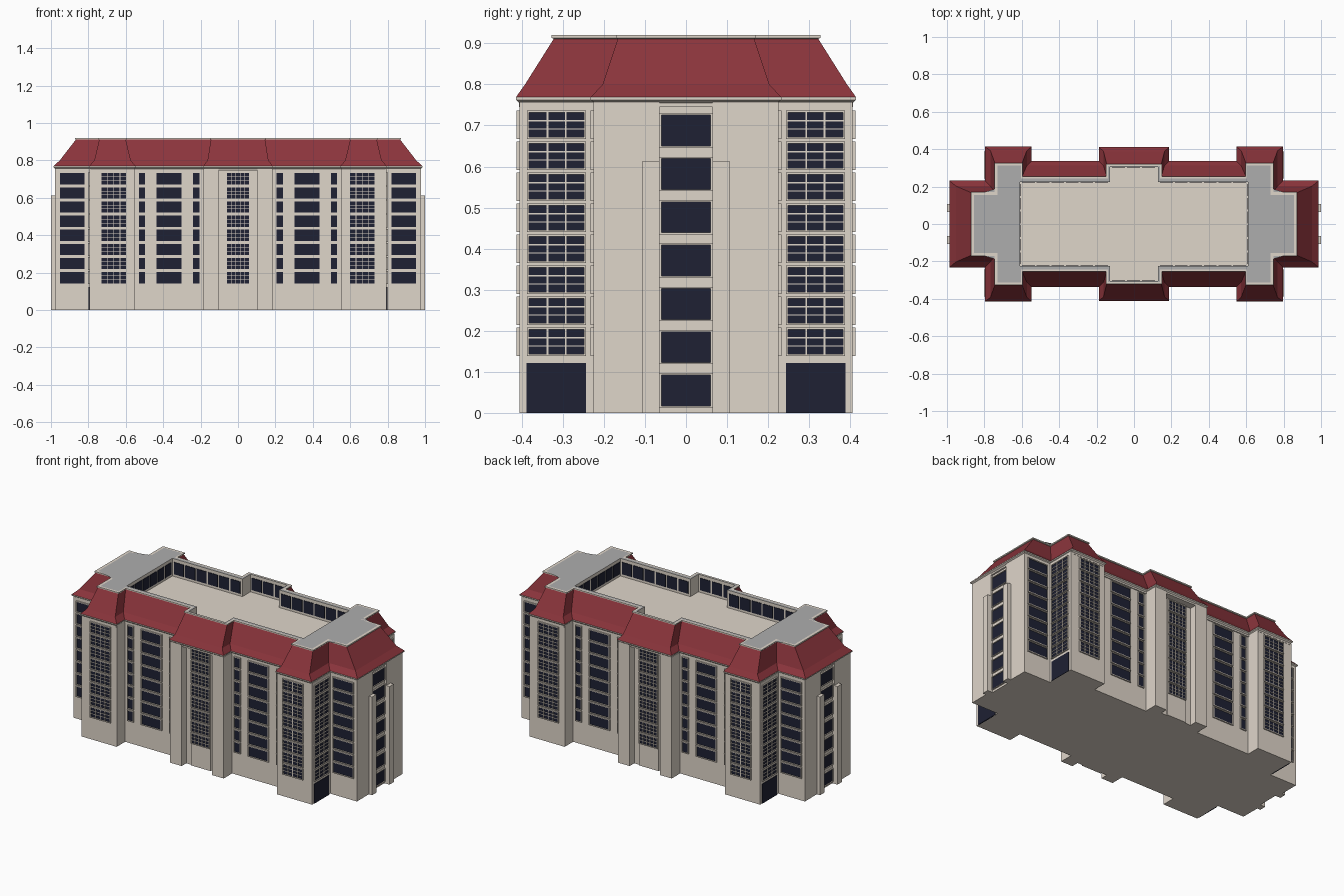
import bpy, bmesh

if "Cube" in bpy.data.objects:
    bpy.data.objects.remove(bpy.data.objects["Cube"])

def material(name, rgb):
    m = bpy.data.materials.new(name)
    m.diffuse_color = (*rgb, 1)
    m.use_nodes = True
    m.node_tree.nodes["Principled BSDF"].inputs["Base Color"].default_value = m.diffuse_color
    return m

STONE = material("stone", (.74, .67, .59))
RED = material("red_tile", (.26, .035, .045))
GLASS = material("dark_glass", (.013, .015, .033))
GREY = material("grey_deck", (.42, .42, .42))

def finish(bm, name, mats):
    me = bpy.data.meshes.new(name)
    bm.to_mesh(me)
    bm.free()
    for m in mats:
        me.materials.append(m)
    ob = bpy.data.objects.new(name, me)
    bpy.context.collection.objects.link(ob)
    return ob

def mirror4(q):
    """Closed outline from one quadrant, counter-clockwise."""
    r = q[::-1]
    return (q + [(-x, y) for x, y in r] + [(-x, -y) for x, y in q]
            + [(x, -y) for x, y in r])

def outline(ex, ey, px1, px2, py, my, cx, cy):
    """Quadrant: end block, corner pavilion, main side, centre pavilion."""
    return [(ex, ey), (px1, ey), (px1, py), (px2, py), (px2, my), (cx, my), (cx, cy)]

def loft(name, rings, mats, bands):
    """Stack of (quadrant, z) rings; bands gives a material index per side band."""
    bm = bmesh.new()
    loops = [[bm.verts.new((x, y, z)) for x, y in mirror4(q)] for q, z in rings]
    n = len(loops[0])
    for a, b, m in zip(loops, loops[1:], bands):
        for i in range(n):
            j = (i + 1) % n
            bm.faces.new((a[i], a[j], b[j], b[i])).material_index = m
    for lp, m in ((loops[0][::-1], bands[0]), (loops[-1], bands[-1])):
        bm.faces.new(lp).material_index = m
    bmesh.ops.remove_doubles(bm, verts=bm.verts, dist=1e-5)
    return finish(bm, name, mats)

def box(bm, xs, ys, zs):
    x, y, z = sorted(xs), sorted(ys), sorted(zs)
    v = bmesh.ops.create_cube(bm, size=1)["verts"]
    for p in v:
        p.co = (x[p.co.x > 0], y[p.co.y > 0], z[p.co.z > 0])

glass, frames = bmesh.new(), bmesh.new()

def panel(bm, ax, us, ds, zs):
    box(bm, us if ax == 'y' else ds, ds if ax == 'y' else us, zs)

def window(ax, s, d, u0, u1, z0, z1, cols=1, rows=1, rim=.005):
    """Glass with frame and glazing bars on the plane ax = d, facing sign s."""
    panel(glass, ax, (u0, u1), (d - .004 * s, d + .003 * s), (z0, z1))
    out = (d - .004 * s, d + .008 * s)
    if rim:
        for a, b in ((u0 - rim, u0), (u1, u1 + rim)):
            panel(frames, ax, (a, b), out, (z0 - rim, z1 + rim))
        for a, b in ((z0 - rim, z0), (z1, z1 + rim)):
            panel(frames, ax, (u0 - rim, u1 + rim), out, (a, b))
    bar = (d - .004 * s, d + .006 * s)
    for i in range(1, cols):
        u = u0 + (u1 - u0) * i / cols
        panel(frames, ax, (u - .002, u + .002), bar, (z0, z1))
    for i in range(1, rows):
        z = z0 + (z1 - z0) * i / rows
        panel(frames, ax, (u0, u1), bar, (z - .0015, z + .0015))

# Main wall body, with recessed centre bays and end bays
walls = [(.965, .065), (.978, .065)] + outline(.978, .225, .795, .553, .405, .322, .185, .405) \
    + [(.105, .405), (.105, .36)]
loft("walls", [(walls, 0), (walls, .757)], [STONE], [0])

# Cornice, mansard roof, parapet rim and sunken roof court
eave = (.987, .232, .797, .547, .414, .336, .187, .411)
kink = (.953, .203, .768, .573, .392, .312, .163, .388)
top = (.867, .166, .742, .6, .322, .25, .145, .315)
lip = (.872, .171, .747, .595, .327, .255, .15, .32)
rim = (.855, .155, .73, .605, .312, .243, .138, .311)
court = [(.61, .225)] * 5 + [(.127, .225), (.127, .304)]
under = tuple(a + (b - a) * .35 for a, b in zip(eave, kink))
loft("cornice", [(outline(*under), .745), (outline(*under), .755), (outline(*eave), .762),
                 (outline(*eave), .769)], [STONE], [0, 0, 0])
loft("mansard_roof", [(outline(*eave), .769), (outline(*kink), .80), (outline(*top), .911),
                      (outline(*lip), .913), (outline(*lip), .92), (outline(*rim), .92),
                      (court, .92), (court, .81)],
     [RED, STONE, GREY], [0, 0, 1, 1, 1, 2, 1])

# Flanking pilasters on the ends, and shallow centre bays
bm = bmesh.new()
for s in (-1, 1):
    box(bm, (-.067, .067), (s * .35, s * .367), (0, .757))
    for t in (-1, 1):
        box(bm, (s * .95, s), (t * .065, t * .107), (0, .612))
finish(bm, "pilasters_and_bays", [STONE])

# Windows on the eight storeys
for i in range(8):
    z0 = .143 + .0755 * i
    z1 = z0 + .06
    for s in (-1, 1):
        window('y', s, s * .367, -.06, .06, z0, z1, 5, 3, .004)
        for t in (-1, 1):
            def front(a, b, d, *grid):
                u = sorted((t * a, t * b))
                window('y', s, s * d, u[0], u[1], z0, z1, *grid)
            front(.205, .24, .322)
            front(.302, .435, .322)
            front(.498, .53, .322)
            front(.82, .952, .225)
            front(.598, .73, .405, 4, 3)
            v = sorted((t * .248, t * .382))
            window('x', s, s * .795, v[0], v[1], z0, z1, 3, 3)

# End stair windows and ground-level doors
for s in (-1, 1):
    for i in range(7):
        z0 = .017 + .1055 * i
        window('x', s, s * .965, -.06, .06, z0, z0 + .075, rim=.004)
    for t in (-1, 1):
        v = sorted((t * .243, t * .388))
        window('x', s, s * .795, v[0], v[1], 0, .122, rim=0)

# Windows around the roof court, facing inwards
for s in (-1, 1):
    for i in range(6):
        u = .14 + .078 * i
        for a in (u, -u - .068):
            window('y', -s, s * .225, a, a + .068, .825, .9, rim=0)
        v = -.215 + .073 * i
        window('x', -s, s * .61, v, v + .063, .825, .9, rim=0)
    for i in range(3):
        u = -.117 + .08 * i
        window('y', -s, s * .304, u, u + .07, .825, .9, rim=0)

finish(glass, "window_glass", [GLASS])
finish(frames, "window_frames", [STONE])
